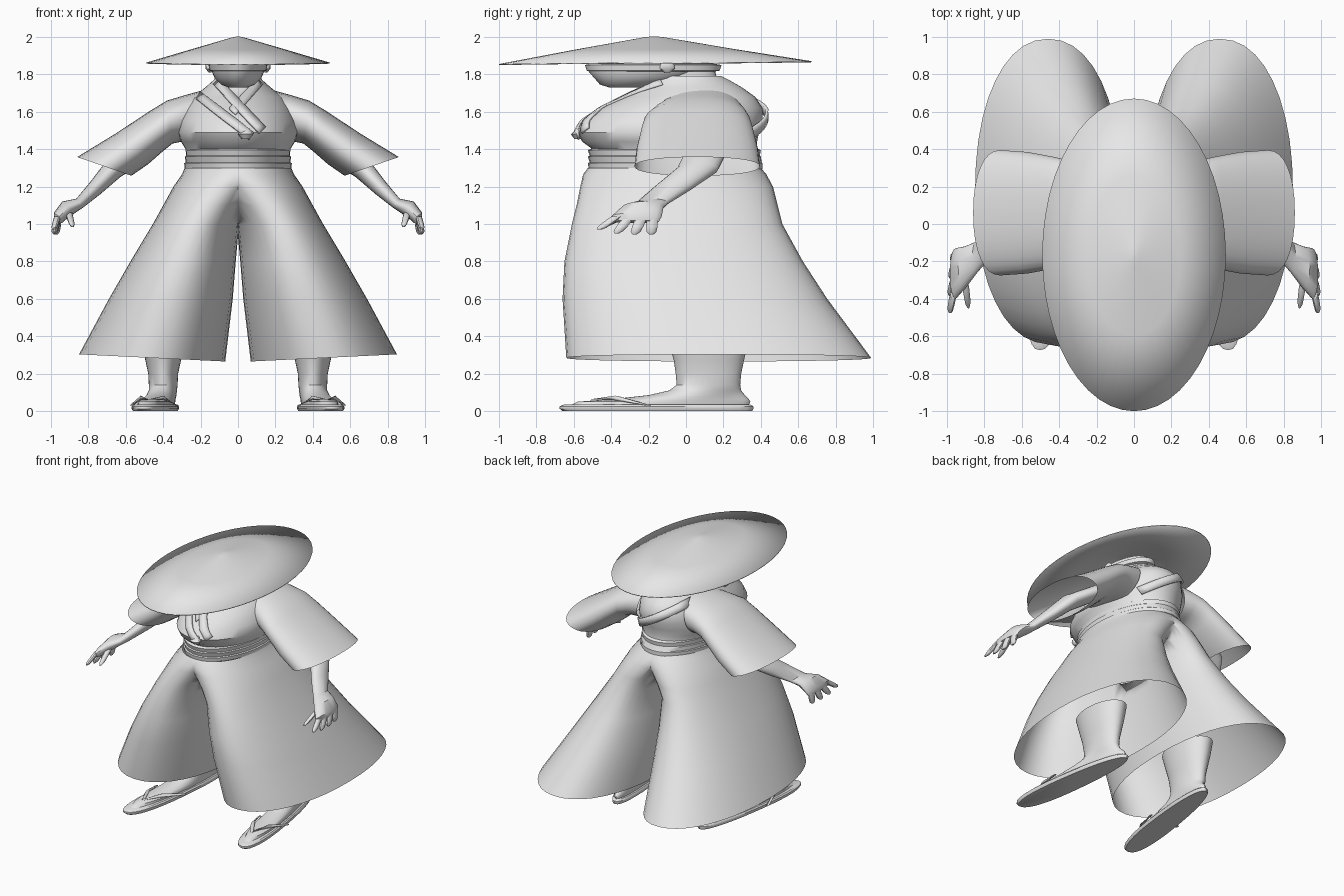
import bpy, bmesh, math
from mathutils import Vector
from mathutils.bvhtree import BVHTree

cloth = bpy.data.materials.new("light_grey")
cloth.diffuse_color = (0.8, 0.8, 0.8, 1)


def finish(name, bm, mirror=False, thickness=0, angle=40):
    bmesh.ops.recalc_face_normals(bm, faces=bm.faces)
    mesh = bpy.data.meshes.new(name)
    bm.to_mesh(mesh)
    bm.free()
    obj = bpy.data.objects.new(name, mesh)
    bpy.context.collection.objects.link(obj)
    mesh.materials.append(cloth)
    bpy.ops.object.select_all(action='DESELECT')
    obj.select_set(True)
    bpy.context.view_layer.objects.active = obj
    bpy.ops.object.shade_smooth_by_angle(angle=math.radians(angle))
    if thickness:
        mod = obj.modifiers.new("Thickness", 'SOLIDIFY')
        mod.thickness = thickness
        mod.offset = 0
    if mirror:
        mod = obj.modifiers.new("Mirror", 'MIRROR')
        mod.use_clip = True
    return obj


def loft(rings, n=32, caps=(False, False), power=1.0):
    """Each ring: outer (x, z), inner (x, z), y centre, y radius."""
    bm = bmesh.new()
    loops = []
    for (xa, za), (xb, zb), yc, ry in rings:
        loop = []
        for i in range(n):
            t = 2 * math.pi * i / n
            c, s = math.cos(t), math.sin(t)
            c = math.copysign(abs(c) ** power, c)
            s = math.copysign(abs(s) ** power, s)
            loop.append(bm.verts.new(((xa + xb) / 2 + (xa - xb) / 2 * c, yc + ry * s,
                                      (za + zb) / 2 + (za - zb) / 2 * c)))
        loops.append(loop)
    for a, b in zip(loops, loops[1:]):
        for i in range(n):
            j = (i + 1) % n
            bm.faces.new((a[i], a[j], b[j], b[i]))
    for use, loop in zip(caps, (loops[0], loops[-1])):
        if use:
            bm.faces.new(loop)
    return bm


def stack(rows):
    """Centred rings from (z, x radius, front y, back y)."""
    return [((r, z), (-r, z), (f + b) / 2, (b - f) / 2) for z, r, f, b in rows]


def tube(points, rx, ry):
    """Small tapered limb with horizontal rings."""
    return [((x + rx * k, z), (x - rx * k, z), y, ry * k) for x, y, z, k in points]


# Wide conical hat with a slightly rounded tip
hat = [((0.49, 1.86), (-0.49, 1.86), -0.165, 0.835),
       ((0.25, 1.931), (-0.25, 1.931), -0.17, 0.425),
       ((0.03, 1.995), (-0.03, 1.995), -0.17, 0.055),
       ((0.004, 2.0), (-0.004, 2.0), -0.17, 0.01)]
bm = loft(hat, 48, (False, True))
for v in bm.verts:
    v.co.z += 0.011 * (v.co.y + 0.165) * min(1, abs(v.co.y + 0.165))
finish("hat", bm, thickness=0.006)

# Head, headband and neck
finish("head", loft(stack([(1.73, 0.05, -0.41, -0.22), (1.745, 0.09, -0.46, -0.08),
                           (1.78, 0.125, -0.49, 0.03), (1.82, 0.142, -0.525, 0.11),
                           (1.85, 0.145, -0.53, 0.15), (1.89, 0.13, -0.47, 0.13),
                           (1.93, 0.08, -0.36, 0.02)]), caps=(True, True)))
finish("headband", loft(stack([(1.815, 0.14, -0.515, 0.15), (1.82, 0.152, -0.53, 0.18),
                               (1.85, 0.156, -0.54, 0.19), (1.855, 0.14, -0.52, 0.16)])))
finish("neck", loft(stack([(1.70, 0.12, -0.22, 0.2), (1.76, 0.095, -0.2, 0.17),
                           (1.84, 0.1, -0.2, 0.15)])))
finish("ears", loft(tube([(0.15, -0.1, 1.81, 0.4), (0.155, -0.1, 1.83, 1),
                          (0.158, -0.1, 1.86, 0.9), (0.155, -0.1, 1.88, 0.3)], 0.018, 0.04),
                    12, (True, True)), mirror=True)

# Robe body with full chest and open neck
bm = loft(stack([(1.27, 0.27, -0.50, 0.40), (1.40, 0.28, -0.50, 0.38), (1.44, 0.305, -0.555, 0.38),
                 (1.49, 0.32, -0.58, 0.39), (1.55, 0.31, -0.545, 0.41), (1.62, 0.28, -0.45, 0.41),
                 (1.68, 0.24, -0.33, 0.37), (1.73, 0.175, -0.235, 0.30), (1.77, 0.13, -0.215, 0.23),
                 (1.79, 0.12, -0.19, 0.19)]), 40)
tree = BVHTree.FromBMesh(bm)
finish("robe_body", bm)


# Bands laid on the robe: lapels and shoulder strap
def band(name, start, end, width, side, lift):
    a, b = Vector(start), Vector(end)
    across = Vector((-(b - a).y, (b - a).x)).normalized() * width / 2
    bm = bmesh.new()
    rows = []
    for i in range(13):
        row = []
        for k in (-1, 0, 1):
            p = a.lerp(b, i / 12) + across * k
            hit = tree.ray_cast(Vector((p.x, 2 * side, p.y)), Vector((0, -side, 0)))[0]
            row.append(bm.verts.new((p.x, hit.y + side * lift, p.y)) if hit else None)
        rows.append(row)
    for r, s in zip(rows, rows[1:]):
        for k in (0, 1):
            quad = (r[k], r[k + 1], s[k + 1], s[k])
            if all(quad):
                bm.faces.new(quad)
    finish(name, bm, thickness=0.014)


band("lapel_under", (0.115, 1.76), (-0.03, 1.6), 0.045, -1, 0.008)
band("lapel_over", (-0.115, 1.76), (0.13, 1.5), 0.045, -1, 0.012)
band("strap_front", (-0.21, 1.685), (0.07, 1.47), 0.045, -1, 0.018)
band("strap_back", (-0.19, 1.685), (0.2, 1.46), 0.06, 1, 0.025)
# Strap knot
finish("strap_knot", loft(tube([(0.04, -0.585, 1.455, 0.5), (0.04, -0.59, 1.48, 1),
                                (0.04, -0.57, 1.51, 0.5)], 0.04, 0.025), 12, (True, True)))

# Sash: three soft folds around the waist
finish("sash", loft(stack([(1.29, 0.27, -0.50, 0.40), (1.295, 0.285, -0.52, 0.41),
                           (1.325, 0.288, -0.525, 0.41), (1.33, 0.28, -0.515, 0.405),
                           (1.36, 0.284, -0.525, 0.40), (1.365, 0.277, -0.515, 0.395),
                           (1.395, 0.28, -0.525, 0.40), (1.405, 0.265, -0.50, 0.38)]), 40))

# Wide split trousers: one leg cut at the centre and mirrored
rows = [(1.30, 1.30, -0.285, 0.285, -0.525, 0.40), (1.265, 1.265, -0.27, 0.30, -0.55, 0.43),
        (1.2, 1.2, -0.17, 0.345, -0.565, 0.465), (1.1, 1.1, -0.075, 0.40, -0.585, 0.49),
        (1.0, 1.0, -0.006, 0.455, -0.61, 0.515), (0.8, 0.8, 0.012, 0.575, -0.65, 0.625),
        (0.6, 0.6, 0.028, 0.69, -0.66, 0.755), (0.265, 0.303, 0.068, 0.85, -0.64, 0.99)]
bm = loft([((xo, zo), (xi, zi), (f + b) / 2, (b - f) / 2) for zi, zo, xi, xo, f, b in rows],
          40, power=0.93)
bmesh.ops.bisect_plane(bm, geom=bm.verts[:] + bm.edges[:] + bm.faces[:], plane_co=(0, 0, 0),
                       plane_no=(1, 0, 0), clear_inner=True)
finish("trousers", bm, mirror=True)

# Flared open sleeves
finish("sleeves", loft([((0.17, 1.72), (0.24, 1.43), 0.08, 0.23), ((0.28, 1.69), (0.30, 1.44), 0.07, 0.26),
                        ((0.38, 1.66), (0.35, 1.43), 0.06, 0.285), ((0.47, 1.605), (0.40, 1.39), 0.06, 0.30),
                        ((0.66, 1.48), (0.48, 1.32), 0.06, 0.325), ((0.86, 1.358), (0.57, 1.258), 0.06, 0.335)],
                       power=0.9), mirror=True)

# Arms with palms
finish("arms", loft([((0.50, 1.46), (0.46, 1.36), 0.12, 0.11), ((0.71, 1.33), (0.63, 1.25), 0.06, 0.11),
                     ((0.79, 1.225), (0.735, 1.16), -0.07, 0.10), ((0.865, 1.135), (0.825, 1.09), -0.18, 0.085),
                     ((0.94, 1.12), (0.87, 1.06), -0.23, 0.11), ((0.985, 1.06), (0.925, 1.02), -0.265, 0.135),
                     ((0.985, 1.02), (0.94, 1.005), -0.27, 0.125)], 20, (False, True)), mirror=True)

# Fingers and thumb
for name, base, tip in [("index_finger", (0.965, -0.37, 1.04), (0.985, -0.465, 0.97)),
                        ("middle_finger", (0.965, -0.31, 1.03), (0.985, -0.37, 0.95)),
                        ("ring_finger", (0.965, -0.24, 1.03), (0.98, -0.275, 0.945)),
                        ("little_finger", (0.96, -0.18, 1.03), (0.97, -0.185, 0.945)),
                        ("thumb", (0.91, -0.27, 1.08), (0.885, -0.44, 0.985))]:
    a, b = Vector(base), Vector(tip)
    pts = [(*a.lerp(b, t), k) for t, k in ((0, 1), (0.5, 1), (0.85, 0.85), (1, 0.4))]
    finish(name, loft(tube(pts, 0.018, 0.032), 10, (True, True)), mirror=True)


# Feet and sandals: built straight, then turned out and widened at the toes
def foot_part(name, rows, caps, power=1.0):
    bm = loft(stack(rows), 32, caps, power)
    for v in bm.verts:
        low = max(0, min(1, (0.14 - v.co.z) / 0.06))
        v.co.x = v.co.x * (1 - 0.25 * v.co.y * low) + 0.4 - 0.13 * (v.co.y - 0.12) * low
    finish(name, bm, mirror=True)


foot_part("sandals", [(0, 0.09, -0.66, 0.355), (0.012, 0.096, -0.675, 0.36),
                      (0.025, 0.096, -0.675, 0.36), (0.034, 0.088, -0.655, 0.345)], (True, True), 0.85)
foot_part("feet", [(0.03, 0.075, -0.62, 0.335), (0.05, 0.078, -0.58, 0.345), (0.065, 0.075, -0.38, 0.335),
                   (0.085, 0.075, -0.2, 0.315), (0.11, 0.075, -0.09, 0.295), (0.14, 0.077, -0.05, 0.29),
                   (0.2, 0.08, -0.055, 0.295), (0.27, 0.095, -0.065, 0.31), (0.36, 0.115, -0.09, 0.33),
                   (0.46, 0.13, -0.12, 0.35)], (True, True))

# Sandal thongs
for name, side in (("thong_outer", 0.57), ("thong_inner", 0.325)):
    pts = [(0.47, -0.5, 0.062, 0.8), ((0.47 + side) / 2, -0.38, 0.07, 1), (side, -0.2, 0.03, 0.8)]
    finish(name, loft([((x, z + 0.012 * k), (x, z - 0.012 * k), y, 0.03 * k) if i == 1 else
                       ((x + 0.012 * k, z), (x - 0.012 * k, z), y, 0.02 * k)
                       for i, (x, y, z, k) in enumerate(pts)], 10, (True, True)), mirror=True)
